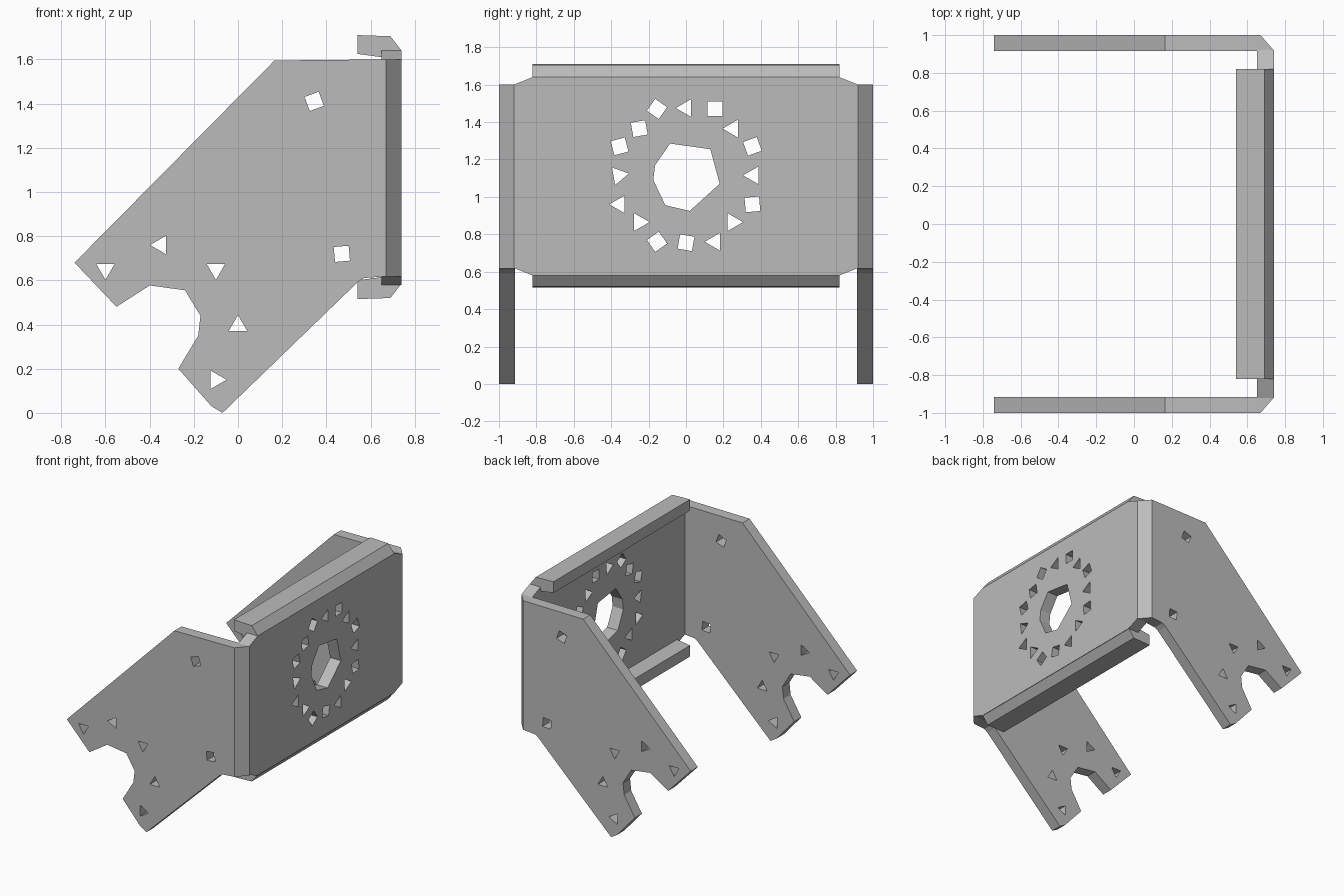
import bpy, bmesh
from math import cos, sin, radians
from mathutils import Vector

if "Cube" in bpy.data.objects:
    bpy.data.objects.remove(bpy.data.objects["Cube"])

steel = bpy.data.materials.new("grey_steel")
steel.use_nodes = True
steel.diffuse_color = (0.5, 0.5, 0.5, 1)
steel.node_tree.nodes["Principled BSDF"].inputs["Base Color"].default_value = (0.5, 0.5, 0.5, 1)

# How a flat profile (u, v) and a depth w map to x, y, z
AXES = {
    "x": lambda u, v, w: Vector((w, u, v)),
    "y": lambda u, v, w: Vector((u, w, v)),
    "z": lambda u, v, w: Vector((u, v, w)),
}


def prisms(name, axis, outlines, low, high):
    """One object holding a prism for every outline."""
    bm = bmesh.new()
    place = AXES[axis]
    for outline in outlines:
        face = bm.faces.new([bm.verts.new(place(u, v, low)) for u, v in outline])
        shift = place(0, 0, high - low)
        ext = bmesh.ops.extrude_face_region(bm, geom=[face], use_keep_orig=True)
        verts = [g for g in ext["geom"] if isinstance(g, bmesh.types.BMVert)]
        bmesh.ops.translate(bm, vec=shift, verts=verts)
    bmesh.ops.recalc_face_normals(bm, faces=bm.faces)
    mesh = bpy.data.meshes.new(name)
    bm.to_mesh(mesh)
    bm.free()
    mesh.materials.append(steel)
    obj = bpy.data.objects.new(name, mesh)
    bpy.context.collection.objects.link(obj)
    return obj


def polygon(u, v, sides, turn, radius):
    angles = [radians(turn + 360 * i / sides) for i in range(sides)]
    return [(u + radius * cos(a), v + radius * sin(a)) for a in angles]


def pierce(plate, axis, outlines, low, high):
    """Cut the outlines right through the plate."""
    cutter = prisms("hole_cutter", axis, outlines, low, high)
    cutter.hide_render = True
    mod = plate.modifiers.new("holes", "BOOLEAN")
    mod.operation, mod.solver, mod.object = "DIFFERENCE", "EXACT", cutter
    bpy.context.view_layer.objects.active = plate
    bpy.ops.object.modifier_apply(modifier=mod.name)
    bpy.data.objects.remove(cutter)


# Main plate with a central opening and a ring of small holes
half = [(0.82, 0.58), (0.92, 0.62), (0.92, 1.6), (0.82, 1.64)]
main_plate = prisms("main_plate", "x", [half + [(-y, z) for y, z in reversed(half)]], 0.65, 0.74)
opening = [(-0.085, 1.285), (0.13, 1.255), (0.18, 1.07), (0.02, 0.925),
           (-0.11, 0.955), (-0.175, 1.09), (-0.165, 1.17)]
# Sides and turn of each hole, clockwise from the top middle
ring = [(3, 180), (4, 45), (3, 180), (4, 65), (3, 180), (4, 50), (3, 0), (3, 60),
        (4, 35), (4, 80), (3, 0), (3, 180), (3, 10), (4, 60), (4, 55), (4, 100)]
spots = [(0, 0.36), (0.155, 0.355), (0.25, 0.25), (0.355, 0.155)]
holes = [opening]
for i, (sides, turn) in enumerate(ring):
    y, z = spots[i % 4]
    for _ in range(i // 4):
        y, z = z, -y
    holes.append(polygon(y, 1.115 + z, sides, turn, 0.055))
pierce(main_plate, "x", holes, 0.5, 0.9)

# Folded lips along the top and bottom of the main plate
lip = [(0.54, 1.71), (0.69, 1.705), (0.74, 1.64), (0.65, 1.61), (0.54, 1.625)]
prisms("top_lip", "y", [lip], -0.82, 0.82)
prisms("bottom_lip", "y", [[(x, 2.225 - z) for x, z in lip]], -0.82, 0.82)

# Side arms with a notched lower end, and the bends that join them
arm = [(-0.74, 0.68), (0.165, 1.595), (0.65, 1.6), (0.65, 0.617), (0.57, 0.61),
       (0.54, 0.59), (-0.07, 0.0), (-0.12, 0.03), (-0.27, 0.2), (-0.18, 0.35),
       (-0.17, 0.44), (-0.24, 0.555), (-0.4, 0.577), (-0.55, 0.48)]
arm_holes = [(0.345, 1.41, 4, 65), (0.47, 0.72, 4, 50), (-0.35, 0.76, 3, 180),
             (-0.6, 0.65, 3, 270), (-0.1, 0.65, 3, 270), (0, 0.395, 3, 90), (-0.1, 0.15, 3, 0)]
bend = [(0.65, 0.915), (0.65, 1.0), (0.67, 1.0), (0.74, 0.92), (0.74, 0.915)]
for name, side in (("left", 1), ("right", -1)):
    plate = prisms(name + "_arm", "y", [arm], side * 0.915, side * 1.0)
    cuts = [polygon(x, z, n, turn, 0.048) for x, z, n, turn in arm_holes]
    pierce(plate, "y", cuts, side * 0.8, side * 1.1)
    prisms(name + "_bend", "z", [[(x, side * y) for x, y in bend]], 0.618, 1.6)
